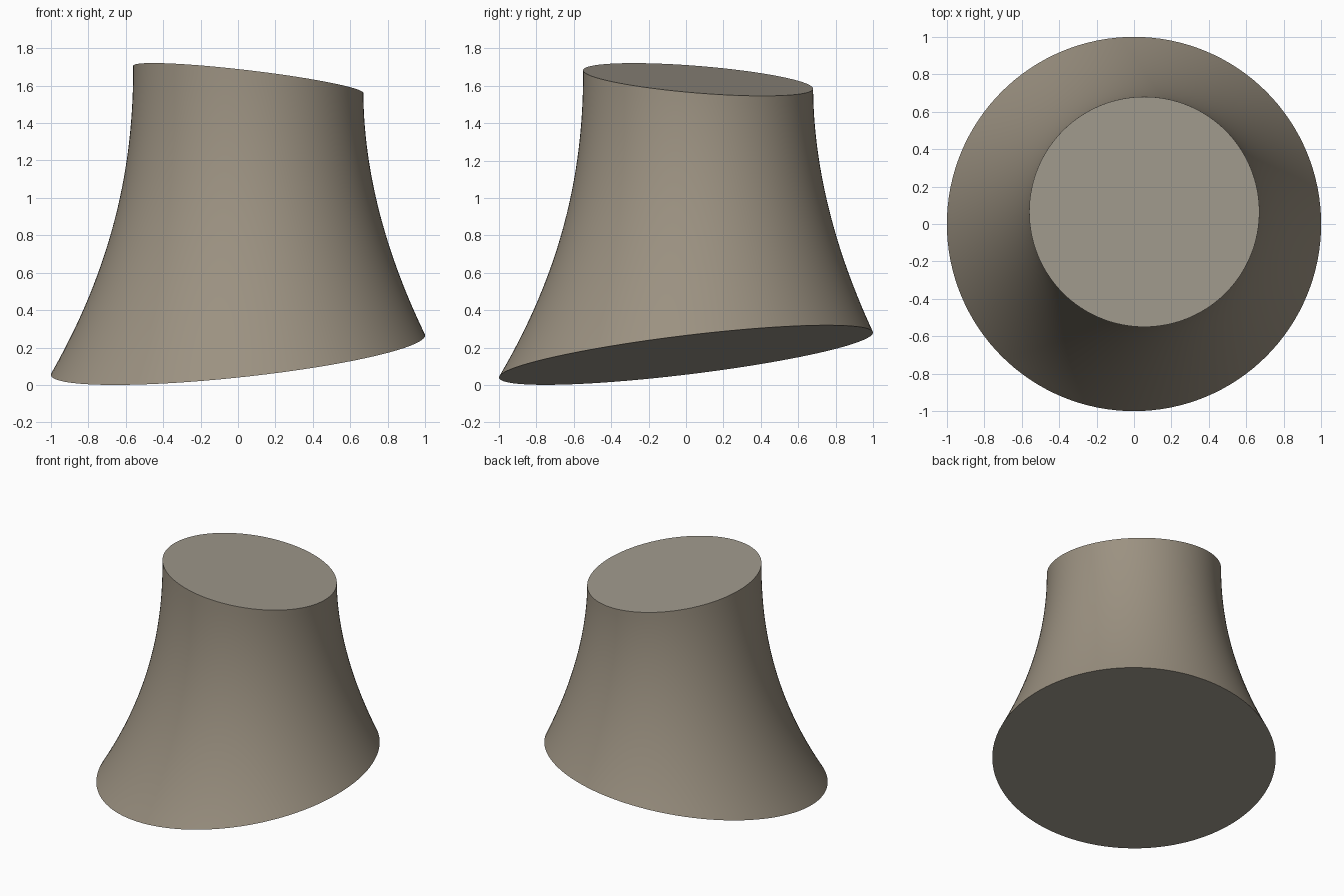
import bpy, bmesh
from math import cos, sin, pi, radians

if "Cube" in bpy.data.objects:
    bpy.data.objects.remove(bpy.data.objects["Cube"])

SIDES, RINGS = 128, 28


def material(name, rgb):
    m = bpy.data.materials.new(name)
    m.diffuse_color = (*rgb, 1)
    m.use_nodes = True
    m.node_tree.nodes["Principled BSDF"].inputs["Base Color"].default_value = m.diffuse_color
    return m


def base_rim(a):
    # tilted lower cut, radius 1
    x, y = cos(a), sin(a)
    return x, y, 0.16 + 0.105 * x + 0.12 * y


def top_rim(a):
    # tilted upper cut, slightly off centre
    x, y = 0.615 * cos(a), 0.615 * sin(a)
    return x + 0.055, y + 0.065, 1.633 - 0.118 * x - 0.08 * y


# Flared trunk: rings blended from the base rim to the top rim
bm = bmesh.new()
rings = []
for i in range(RINGS + 1):
    t = i / RINGS
    ring = []
    for j in range(SIDES):
        a = 2 * pi * j / SIDES
        b, c = base_rim(a), top_rim(a)
        k = 2.02 - 0.18 * cos(a - radians(47))
        f = (1 - t) ** k
        ring.append(bm.verts.new((c[0] + (b[0] - c[0]) * f,
                                  c[1] + (b[1] - c[1]) * f,
                                  b[2] + (c[2] - b[2]) * t)))
    rings.append(ring)
for lo, hi in zip(rings, rings[1:]):
    for j in range(SIDES):
        n = (j + 1) % SIDES
        bm.faces.new((lo[j], lo[n], hi[n], hi[j]))

# Flat cut faces
for ring in (rings[0][::-1], rings[-1]):
    bm.faces.new(ring).material_index = 1

mesh = bpy.data.meshes.new("flared_stump")
bm.to_mesh(mesh)
bm.free()
stump = bpy.data.objects.new("flared_stump", mesh)
bpy.context.collection.objects.link(stump)
mesh.materials.append(material("weathered_side", (0.33, 0.285, 0.22)))
mesh.materials.append(material("cut_face", (0.35, 0.32, 0.265)))

# Smooth sides, crisp rims
bpy.context.view_layer.objects.active = stump
stump.select_set(True)
bpy.ops.object.shade_smooth_by_angle(angle=radians(35))
